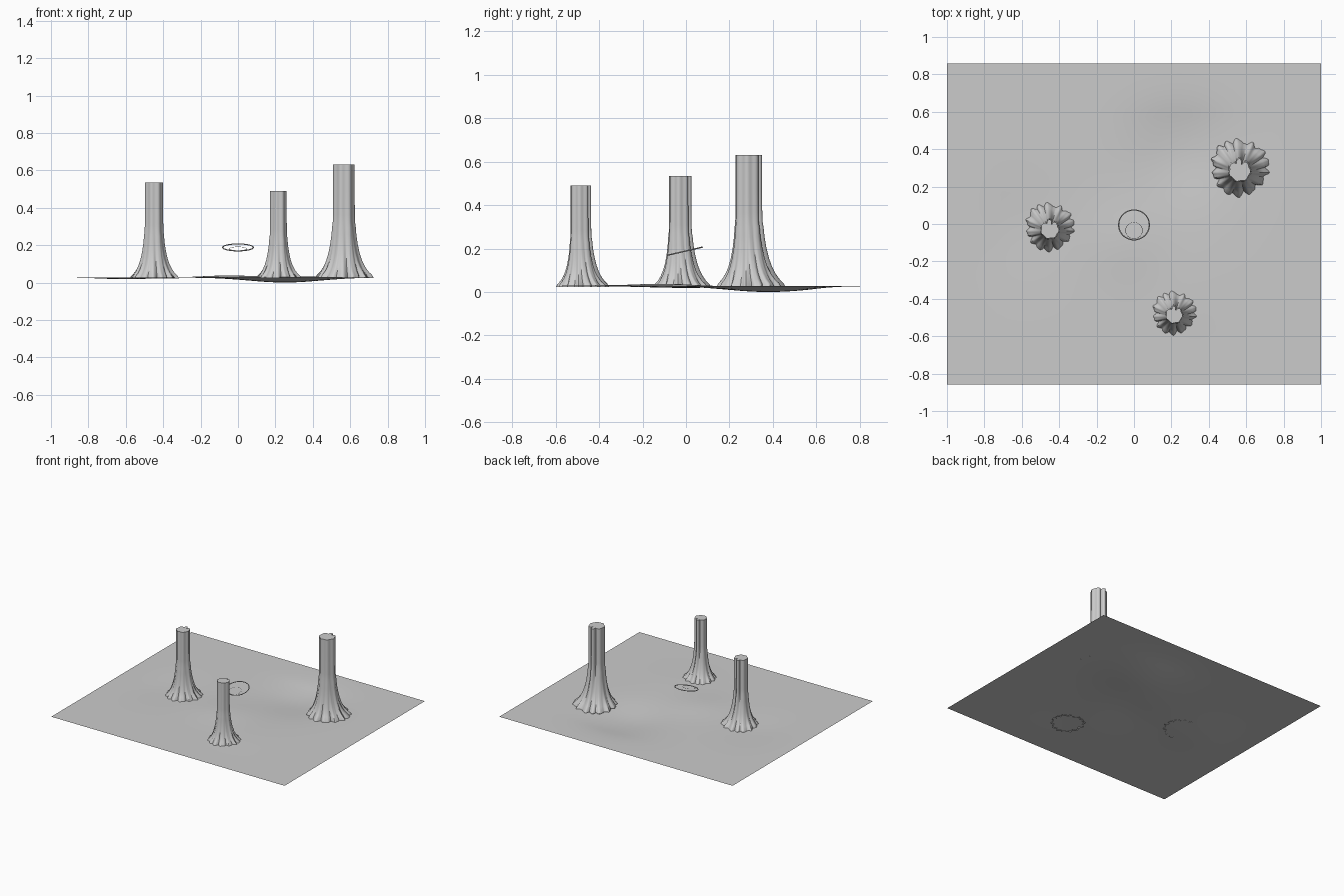
import bpy, bmesh, math
from math import sin, cos, exp, pi

if "Cube" in bpy.data.objects:
    bpy.data.objects.remove(bpy.data.objects["Cube"])


def ground_z(x, y):
    """Gently rolling ground, level along the outer border."""
    def g(cx, cy, s, h):
        return h * exp(-((x - cx) ** 2 + (y - cy) ** 2) / (s * s))
    z = g(0.25, 0.38, 0.27, -0.027) + g(-0.6, 0.0, 0.25, -0.008)
    z += g(-0.05, -0.1, 0.2, 0.010) + g(0.3, -0.35, 0.25, 0.004)
    fade = max(0, min(1, (1 - abs(x)) / 0.3)) * max(0, min(1, (0.858 - abs(y)) / 0.3))
    return 0.026 + z * fade


def finish(name, bm):
    me = bpy.data.meshes.new(name)
    bm.normal_update()
    bm.to_mesh(me)
    bm.free()
    ob = bpy.data.objects.new(name, me)
    bpy.context.collection.objects.link(ob)
    bpy.ops.object.select_all(action='DESELECT')
    ob.select_set(True)
    bpy.context.view_layer.objects.active = ob
    bpy.ops.object.shade_smooth_by_angle(angle=math.radians(40))
    return ob


def sheet(name, x0, x1, y0, y1, nx, ny, lift):
    bm = bmesh.new()
    rows = []
    for j in range(ny + 1):
        y = y0 + (y1 - y0) * j / ny
        xs = [x0 + (x1 - x0) * i / nx for i in range(nx + 1)]
        rows.append([bm.verts.new((x, y, ground_z(x, y) + lift)) for x in xs])
    for a, b in zip(rows, rows[1:]):
        for i in range(nx):
            bm.faces.new((a[i], a[i + 1], b[i + 1], b[i]))
    return finish(name, bm)


# Ground and the slightly raised clearing in its middle
sheet("ground", -1, 1, -0.858, 0.858, 48, 42, 0)
sheet("clearing", -0.51, 0.52, -0.42, 0.46, 36, 30, 0.001)

# Trunk profile: height above base, radius
PROFILE = [(0, .146), (.015, .139), (.035, .122), (.06, .107), (.09, .094),
           (.13, .082), (.18, .072), (.23, .065), (.27, .062), (.30, .058),
           (.34, .057), (.45, .056), (.606, .056)]


def trunk(name, cx, cy, cz, s):
    """Straight fluted stem, split at the back, flaring into root ridges."""
    bm = bmesh.new()
    n = 112
    rings = []
    for h, r in PROFILE:
        flare = max(0, min(1, (r - .056) / .09))
        up = max(0, min(1, (h - .2) / .1))
        ring = []
        for i in range(n):
            a = 2 * pi * i / n
            roots = abs(sin(7 * a + 0.5 * sin(3 * a))) - 0.6
            fine = 0.03 * sin(23 * a + 2 * sin(2 * a))
            stem = 0.05 * cos(7 * a + 0.6)
            k = 1 + flare * (0.17 * roots + fine + 0.04 * sin(3 * a + 1)) + (1 - flare) * stem
            # deep cracks either side of a narrow rib at the back
            for ca, depth in ((1.25, .35), (2.0, .22)):
                k -= depth * (0.25 + 0.75 * up) * exp(-((a - ca) / .11) ** 2)
            k += 0.12 * (1 - flare) * exp(-((a - 1.6) / .2) ** 2)
            rr = r * k * s
            ring.append(bm.verts.new((cx + rr * cos(a),
                                      cy + rr * sin(a) + 0.018 * flare * s,
                                      cz + h * s)))
        rings.append(ring)
    for lo, hi in zip(rings, rings[1:]):
        for i in range(n):
            j = (i + 1) % n
            bm.faces.new((lo[i], lo[j], hi[j], hi[i]))
    bm.faces.new(rings[-1])
    return finish(name, bm)


trunk("trunk_right", 0.565, 0.285, 0.024, 1.0)
trunk("trunk_left", -0.45, -0.03, 0.021, 0.845)
trunk("trunk_front", 0.215, -0.487, 0.023, 0.77)


def ring(name, loc, radius, tube, tilt):
    bpy.ops.mesh.primitive_torus_add(location=loc, rotation=(tilt, 0, 0),
                                     major_radius=radius, minor_radius=tube,
                                     major_segments=64, minor_segments=8)
    bpy.context.object.name = name
    bpy.ops.object.shade_smooth()


# Floating tilted hoops above the clearing
TILT = math.radians(13)
ring("outer_hoop", (0, -0.005, 0.187), 0.082, 0.003, TILT)
ring("inner_hoop", (0, -0.035, 0.180), 0.045, 0.001, TILT)

# Rest the lowest point on z = 0
low = min((o.matrix_world @ v.co).z for o in bpy.data.objects if o.name in ("ground",)
          for v in o.data.vertices)
for o in bpy.data.objects:
    o.location.z -= low
